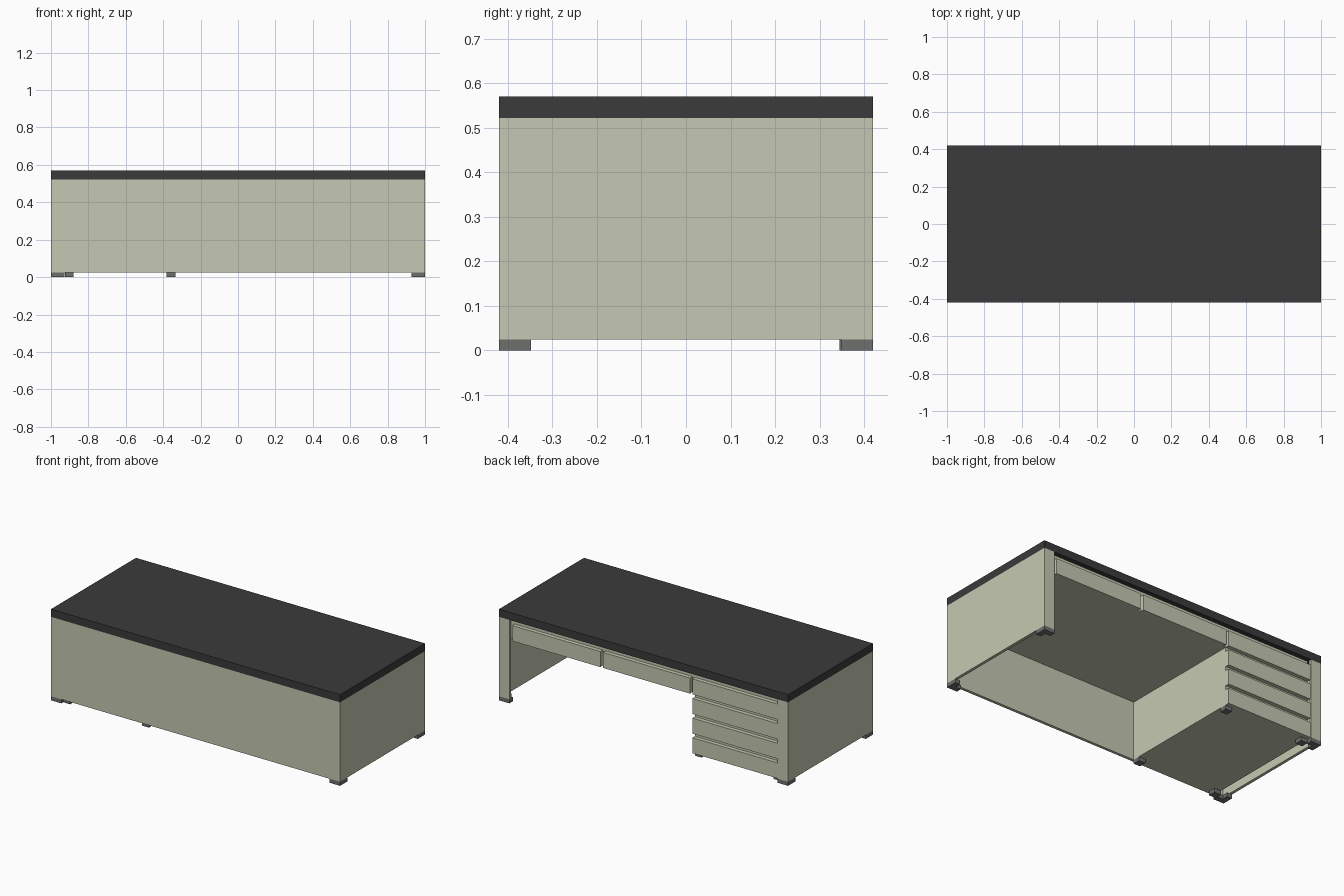
import bpy, bmesh

if "Cube" in bpy.data.objects:
    bpy.data.objects.remove(bpy.data.objects["Cube"])


def material(name, r, g, b):
    m = bpy.data.materials.new(name)
    m.diffuse_color = (r, g, b, 1)
    m.use_nodes = True
    m.node_tree.nodes["Principled BSDF"].inputs["Base Color"].default_value = m.diffuse_color
    return m


SAGE = material("sage_paint", 0.558, 0.584, 0.445)
DARK = material("charcoal_top", 0.043, 0.043, 0.043)
GREY = material("grey_rubber", 0.155, 0.16, 0.155)


def prism(name, points, z0, z1, mat):
    """Extrude a plan outline from z0 to z1."""
    bm = bmesh.new()
    base = bm.faces.new([bm.verts.new((x, y, z0)) for x, y in points])
    ext = bmesh.ops.extrude_face_region(bm, geom=[base])["geom"]
    bmesh.ops.translate(bm, vec=(0, 0, z1 - z0),
                        verts=[v for v in ext if isinstance(v, bmesh.types.BMVert)])
    bmesh.ops.recalc_face_normals(bm, faces=bm.faces)
    me = bpy.data.meshes.new(name)
    bm.to_mesh(me)
    bm.free()
    me.materials.append(mat)
    ob = bpy.data.objects.new(name, me)
    bpy.context.collection.objects.link(ob)
    return ob


def box(name, x0, x1, y0, y1, z0, z1, mat):
    return prism(name, [(x0, y0), (x1, y0), (x1, y1), (x0, y1)], z0, z1, mat)


W, D = 1.0, 0.42            # half width and half depth
FOOT, TOP = 0.025, 0.522    # foot height, underside of the top
T, LIP = 0.018, 0.072       # sheet thickness, folded lip width
DRAWER_Z = 0.393            # underside of the upper drawers
FRONT_Y = D - 0.004         # face of the drawer fronts
BODY_Y = FRONT_Y - 0.025    # face of the bodies behind them
PED_X0, PED_X1 = -0.926, -0.335

# Worktop
box("worktop", -W, W, -D, D, TOP, 0.57, DARK)

# Folded shell: front panel, two sides and lips, as one outline
shell = [(-W, -D), (W, -D), (W, D), (W - LIP, D), (W - LIP, D - T),
         (W - T, D - T), (W - T, -D + T)]
shell += [(-x, y) for x, y in reversed(shell[2:])]
prism("panel_shell", shell, FOOT, TOP, SAGE)

# Drawer housings
box("upper_drawer_body", PED_X1, W - T, -D + T, BODY_Y, DRAWER_Z, TOP, SAGE)
box("pedestal_body", PED_X0, PED_X1, -D + T, BODY_Y, FOOT, TOP, SAGE)

# Two wide drawer fronts
for i, (x0, x1) in enumerate([(0.302, 0.91), (-0.318, 0.282)]):
    box(f"wide_drawer_front_{i + 1}", x0, x1, BODY_Y, FRONT_Y, DRAWER_Z, 0.49, SAGE)

# Four stacked pedestal drawer fronts
for i in range(4):
    z = FOOT + i * 0.1227
    box(f"pedestal_drawer_front_{i + 1}", PED_X0, PED_X1, BODY_Y, FRONT_Y, z, z + 0.097, SAGE)

# Angle-shaped corner feet
A, B = 0.072, 0.035
for sx in (-1, 1):
    for sy in (-1, 1):
        pts = [(0, 0), (A, 0), (A, B), (B, B), (B, A), (0, A)]
        prism("corner_foot", [(sx * (W - x), sy * (D - y)) for x, y in pts], 0, FOOT, GREY)

# Pedestal feet
for x in (PED_X0, PED_X1 - 0.046):
    for y in (-D + T, BODY_Y - 0.046):
        box("pedestal_foot", x, x + 0.046, y, y + 0.046, 0, FOOT, GREY)
